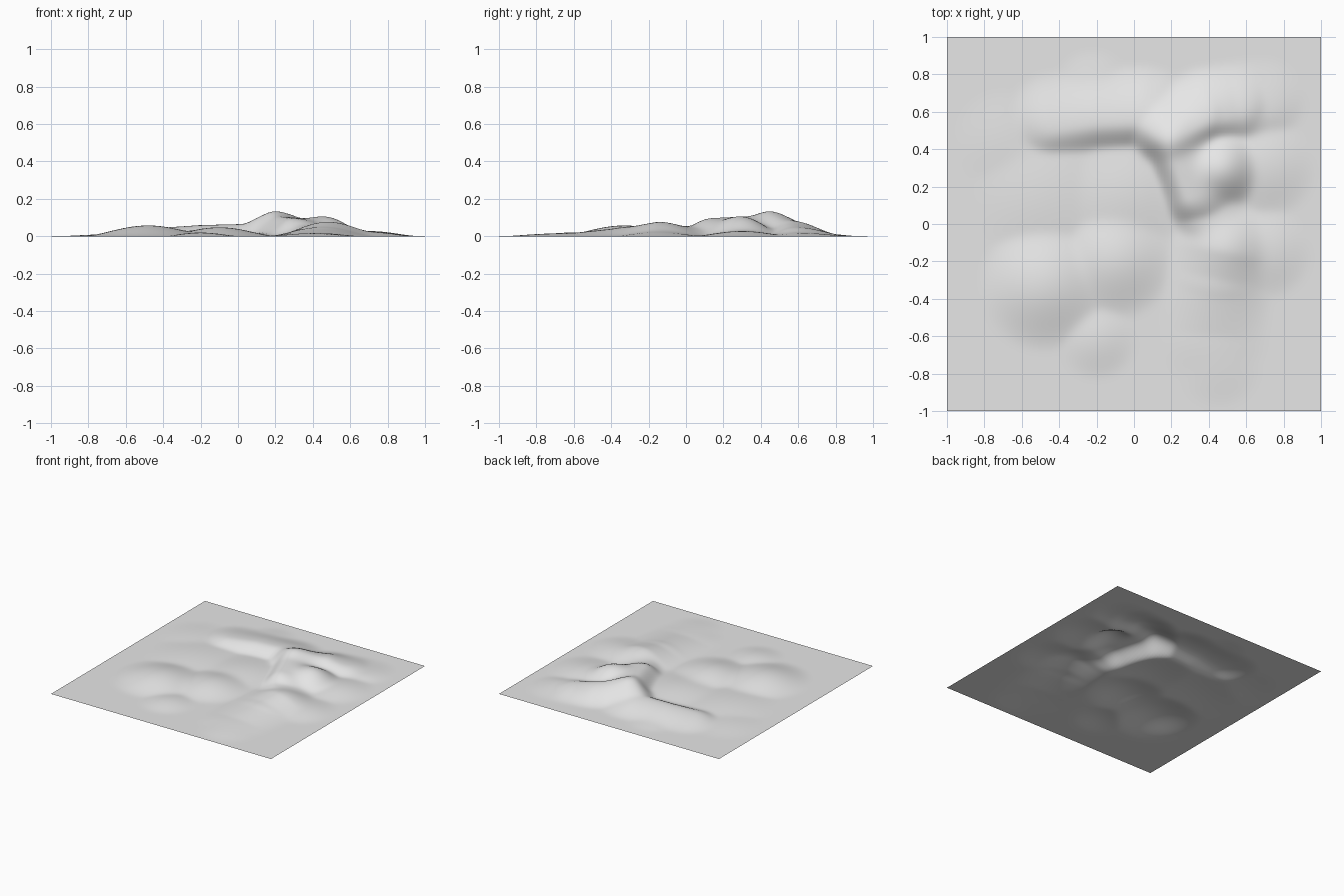
import bpy, bmesh, math
from mathutils import Vector

if "Cube" in bpy.data.objects:
    bpy.data.objects.remove(bpy.data.objects["Cube"])

N = 110  # grid cells per side

# Ridge strokes: (points as x, y, height), falloff width left / right of travel
RIDGES = [
    # long curved main ridge, steep on its inner side
    ([(-0.42, 0.50, 0.045), (-0.2, 0.53, 0.060), (0.04, 0.54, 0.066), (0.18, 0.43, 0.112),
      (0.24, 0.28, 0.105), (0.29, 0.14, 0.098), (0.34, 0.04, 0.055)], 0.32, 0.15),
    # north-east shoulder
    ([(0.22, 0.45, 0.105), (0.40, 0.55, 0.085), (0.56, 0.58, 0.05), (0.70, 0.60, 0.02)], 0.30, 0.16),
    # southern spur
    ([(0.48, -0.15, 0.078), (0.45, -0.30, 0.050), (0.42, -0.60, 0.018)], 0.30, 0.30),
]

# Rounded hills: x, y, height, radius
HILLS = [
    (0.46, 0.29, 0.106, 0.25),
    (-0.48, -0.33, 0.058, 0.36),
    (-0.10, -0.20, 0.048, 0.32),
    (-0.20, -0.62, 0.020, 0.22),
    (-0.50, 0.15, 0.020, 0.38),
    (-0.05, 0.15, 0.025, 0.35),
    (0.70, 0.30, 0.028, 0.28),
    (0.70, -0.15, 0.024, 0.26),
    (0.45, -0.75, 0.012, 0.24),
    (-0.70, 0.45, 0.010, 0.28),
    (-0.22, 0.72, 0.014, 0.22),
]


def falloff(t):
    return (1 - t * t) ** 2 if t < 1 else 0.0


def ridge_height(p, points, wl, wr):
    best = 0.0
    for a, b in zip(points, points[1:]):
        a2, d = Vector(a[:2]), Vector((b[0] - a[0], b[1] - a[1]))
        k = min(1, max(0, (p - a2).dot(d) / d.length_squared))
        off = p - (a2 + d * k)
        dist = off.length
        side = (d.x * off.y - d.y * off.x) / (d.length * dist) if dist > 1e-6 else 0
        width = wr + (wl - wr) * (0.5 + 0.5 * side)
        best = max(best, (a[2] + (b[2] - a[2]) * k) * falloff(dist / width))
    return best


def height(x, y):
    p = Vector((x, y))
    total = sum(ridge_height(p, *r) ** 3 for r in RIDGES)
    total += sum((h * falloff(math.hypot(x - cx, y - cy) / r)) ** 3 for cx, cy, h, r in HILLS)
    return total ** (1 / 3)


# Terrain sheet
bm = bmesh.new()
bmesh.ops.create_grid(bm, x_segments=N, y_segments=N, size=1)
for v in bm.verts:
    v.co.z = height(v.co.x, v.co.y)
# Soften creases between the strokes
inner = [v for v in bm.verts if not v.is_boundary]
for _ in range(3):
    bmesh.ops.smooth_vert(bm, verts=inner, factor=0.5, use_axis_z=True)
for f in bm.faces:
    f.smooth = True
mesh = bpy.data.meshes.new("terrain")
bm.to_mesh(mesh)
bm.free()

# Plain grey ground
mat = bpy.data.materials.new("light_grey")
mat.diffuse_color = (0.8, 0.8, 0.8, 1)
mat.use_nodes = True
mat.node_tree.nodes["Principled BSDF"].inputs["Base Color"].default_value = mat.diffuse_color
mesh.materials.append(mat)
bpy.context.collection.objects.link(bpy.data.objects.new("terrain", mesh))
